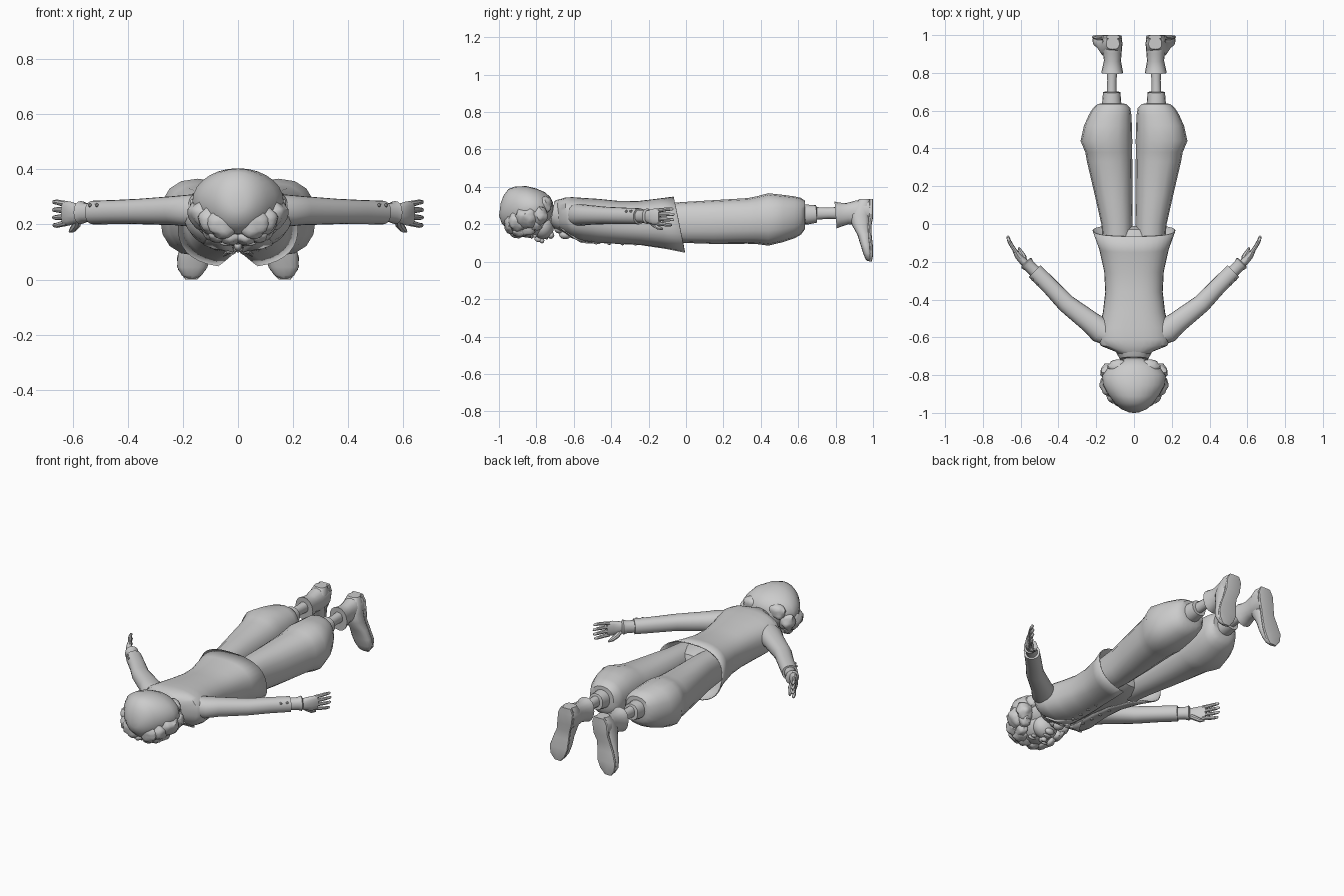
import bpy, bmesh, math
from mathutils import Vector, noise


def finish(name, bm, mirror=False, solid=0, angle=40):
    bmesh.ops.recalc_face_normals(bm, faces=bm.faces)
    me = bpy.data.meshes.new(name)
    bm.to_mesh(me)
    bm.free()
    ob = bpy.data.objects.new(name, me)
    bpy.context.collection.objects.link(ob)
    if mirror:
        ob.modifiers.new("mirror", 'MIRROR').use_mirror_merge = False
    if solid:
        m = ob.modifiers.new("cloth", 'SOLIDIFY')
        m.thickness = solid
    bpy.context.view_layer.objects.active = ob
    ob.select_set(True)
    bpy.ops.object.shade_smooth_by_angle(angle=math.radians(angle))
    ob.select_set(False)
    return ob


def spow(v, e):
    return math.copysign(abs(v) ** e, v)


def loft_into(bm, rings, up=(0, 0, 1), n=20, p=2.2, axis=None):
    """rings: (x, y, z, side radius, up radius[, y tilt, front gap angle]); axis fixes the ring plane"""
    up = Vector(up)
    pts = [Vector(r[:3]) for r in rings]
    closed = not any(len(r) > 6 for r in rings)
    loops = []
    for i, r in enumerate(rings):
        t = Vector(axis) if axis else (pts[min(i + 1, len(pts) - 1)] - pts[max(i - 1, 0)]).normalized()
        side = t.cross(up).normalized()
        v = side.cross(t).normalized()
        tilt = r[5] if len(r) > 5 else 0
        g = r[6] if len(r) > 6 else 0
        loop = []
        for k in range(n):
            a = 2 * math.pi * k / n if closed else g + (2 * math.pi - 2 * g) * k / (n - 1)
            s, c = spow(math.sin(a), 2 / p), -spow(math.cos(a), 2 / p)
            loop.append(bm.verts.new(pts[i] + side * r[3] * s + v * r[4] * c + Vector((0, tilt * c, 0))))
        loops.append(loop)
    for a, b in zip(loops, loops[1:]):
        for k in range(n if closed else n - 1):
            j = (k + 1) % n
            bm.faces.new((a[k], a[j], b[j], b[k]))
    if closed:
        bm.faces.new(loops[0])
        bm.faces.new(loops[-1])


def loft(name, rings, mirror=False, solid=0, **kw):
    bm = bmesh.new()
    loft_into(bm, rings, **kw)
    return finish(name, bm, mirror, solid)


def balls(name, items, mirror=False, bump=0, sub=2):
    """items: (x, y, z, rx, ry, rz)"""
    bm = bmesh.new()
    for x, y, z, a, b, c in items:
        new = bmesh.ops.create_icosphere(bm, subdivisions=sub, radius=1)['verts']
        for v in new:
            f = 1 + bump * noise.noise(v.co * 1.8 + Vector((x, y, z)) * 9)
            v.co = Vector((x + v.co.x * a * f, y + v.co.y * b * f, z + v.co.z * c * f))
    return finish(name, bm, mirror)


Y = (0, 1, 0)

# jacket, open and cut away at the front
loft("jacket", [
    (0, -.705, .255, .065, .06, 0, .02), (0, -.675, .252, .10, .082, 0, .02),
    (0, -.645, .247, .175, .096, 0, .02), (0, -.61, .235, .195, .110, 0, .02),
    (0, -.55, .225, .185, .116, 0, .02), (0, -.47, .218, .165, .118, 0, .02),
    (0, -.36, .210, .152, .115, 0, .03), (0, -.25, .206, .158, .118, -.008, .08),
    (0, -.13, .202, .185, .135, -.02, .17), (0, -.036, .196, .219, .152, -.03, .25)],
    n=33, p=2.5, solid=.006, axis=Y)

# waistcoat and hips under the jacket
loft("waistcoat", [
    (0, -.69, .25, .06, .055), (0, -.62, .235, .15, .10), (0, -.5, .218, .15, .107),
    (0, -.35, .21, .138, .104), (0, -.2, .21, .146, .106), (0, -.09, .21, .15, .105),
    (0, -.03, .21, .10, .085), (0, -.01, .21, .04, .04)], n=24, axis=Y)

# lapels, collar and neck
bm = bmesh.new()
bm.faces.new([bm.verts.new(c) for c in [(.045, -.69, .19), (.10, -.66, .168), (.125, -.60, .125),
                                        (.09, -.58, .112), (.012, -.46, .094), (.015, -.56, .10)]])
finish("lapel", bm, mirror=True, solid=.01)
loft("collar", [(0, -.715, .26, .075, .066, -.005), (0, -.695, .255, .086, .078, -.005),
                (0, -.66, .25, .105, .09, -.005)], n=20)
loft("neck", [(0, -.80, .245, .055, .055), (0, -.66, .25, .055, .055)], n=16)
balls("cravat", [(0, -.675, .175, .035, .03, .025), (0, -.645, .145, .03, .035, .025)])

# jacket buttons
balls("front_button", [(.035 + .004 * i, -.48 + .07 * i, .099 - .002 * i, .011, .011, .008)
                       for i in range(5)], mirror=True, sub=1)

# head and face
balls("head", [(0, -.835, .235, .108, .115, .108), (0, -.765, .19, .075, .06, .07)], sub=3)
balls("nose", [(0, -.785, .122, .015, .026, .018), (0, -.77, .113, .018, .013, .015)])
balls("mouth", [(0, -.745, .127, .028, .009, .008), (0, -.722, .142, .03, .018, .02)])
balls("brow_and_eye", [(.042, -.825, .134, .026, .008, .012), (.042, -.808, .137, .017, .011, .009)], mirror=True)
balls("ear", [(.112, -.795, .225, .014, .034, .024)], mirror=True)

# hair cap tapering to the crown, with soft side locks and a fringe
loft("hair", [(0, -.995, .28, .03, .035), (0, -.98, .278, .068, .075), (0, -.945, .277, .105, .112),
              (0, -.90, .281, .138, .122), (0, -.85, .286, .165, .118), (0, -.80, .284, .166, .106),
              (0, -.755, .283, .135, .088), (0, -.725, .283, .09, .062), (0, -.71, .283, .04, .03)], n=28, p=2)
balls("side_locks", [
    (.128, -.85, .24, .052, .06, .058), (.128, -.785, .25, .05, .046, .052), (.10, -.90, .215, .048, .05, .052),
    (.085, -.755, .305, .052, .038, .048), (.118, -.80, .208, .034, .04, .04)], mirror=True, bump=.25, sub=3)
balls("fringe", [(.055, -.93, .205, .06, .042, .055), (.03, -.90, .16, .045, .04, .034),
                 (.075, -.885, .168, .042, .045, .036), (.10, -.85, .18, .03, .045, .04)],
      mirror=True, bump=.25, sub=3)

# sleeves, shirt cuffs and sleeve buttons
loft("sleeve", [
    (.12, -.60, .252, .05, .06), (.175, -.565, .25, .068, .058), (.23, -.52, .25, .058, .053),
    (.36, -.42, .247, .049, .046), (.44, -.335, .245, .045, .044), (.525, -.25, .243, .044, .043)],
    mirror=True)
loft("shirt_cuff", [(.51, -.265, .243, .032, .034), (.555, -.222, .243, .032, .035),
                    (.57, -.207, .243, .038, .042), (.575, -.202, .243, .028, .034)], mirror=True, n=16)
balls("sleeve_button", [(.468 + d, -.364 + d, .27, .008, .008, .008) for d in (.045, .07)], mirror=True, sub=1)

# hands with curled fingers
bm = bmesh.new()
loft_into(bm, [(.55, -.225, .243, .02, .026), (.585, -.20, .241, .021, .035),
               (.612, -.172, .24, .018, .044), (.632, -.14, .24, .013, .043)], n=14)
for i, reach in enumerate((.9, 1, .97, .8)):
    z0, z1 = .274 - .023 * i, .281 - .028 * i
    loft_into(bm, [(.622, -.152, z0, .011, .011), (.643, -.122, (z0 + z1) / 2, .0105, .0105),
                   (.655 + .003 * reach, -.122 + .028 * reach, z1, .0095, .0095),
                   (.662 + .006 * reach, -.122 + .054 * reach, z1, .0075, .0075),
                   (.662 + .007 * reach, -.122 + .060 * reach, z1, .003, .003)], n=8, p=2)
loft_into(bm, [(.578, -.2, .222, .014, .014), (.585, -.172, .2, .015, .014),
               (.600, -.148, .182, .012, .012), (.610, -.125, .175, .005, .005)], n=8, p=2)
finish("hand", bm, mirror=True)

# baggy breeches with a creased knee, gathered below it
loft("breeches_leg", [
    (.085, -.14, .21, .075, .10), (.09, 0, .21, .083, .11), (.108, .15, .212, .099, .117),
    (.129, .33, .218, .120, .122), (.134, .38, .222, .124, .128), (.146, .44, .226, .137, .140),
    (.138, .52, .231, .127, .126), (.126, .58, .237, .112, .112), (.118, .615, .243, .098, .098),
    (.116, .636, .25, .075, .076), (.116, .638, .25, .045, .045)], mirror=True, n=16, p=2.35, axis=Y)
loft("knee_cuff", [(.118, .625, .252, .052, .054), (.118, .65, .252, .05, .053),
                   (.118, .698, .256, .046, .047), (.118, .70, .256, .03, .03)], mirror=True, n=16)
loft("calf", [(.118, .69, .258, .027, .034), (.117, .76, .259, .025, .03), (.116, .83, .26, .03, .034)],
     mirror=True, n=14)

# boots: flared shaft, foot with toe pointing down, sole
loft("boot_shaft", [
    (.115, .80, .25, .058, .072), (.115, .825, .252, .053, .064), (.114, .865, .257, .045, .057),
    (.115, .91, .260, .05, .066), (.115, .955, .266, .054, .068), (.115, .985, .268, .05, .064)],
    mirror=True, n=16)
loft("boot_foot", [
    (.112, .955, .334, .035, .03), (.114, .945, .30, .050, .046), (.122, .932, .25, .053, .054),
    (.133, .935, .20, .05, .05), (.146, .953, .145, .054, .037), (.158, .963, .09, .060, .03),
    (.166, .972, .045, .055, .025), (.168, .977, .015, .036, .018), (.168, .978, .004, .014, .008)],
    up=Y, axis=(0, 0, -1), mirror=True, n=16, p=2.5)
loft("boot_sole", [
    (.111, .99, .334, .034, .010), (.114, .99, .30, .051, .010), (.122, .988, .235, .05, .012),
    (.135, .981, .19, .046, .010), (.148, .983, .14, .054, .010), (.160, .99, .08, .062, .010),
    (.167, .99, .035, .05, .010), (.169, .986, 0, .022, .008)],
    up=Y, axis=(0, 0, -1), mirror=True, n=12, p=4)
